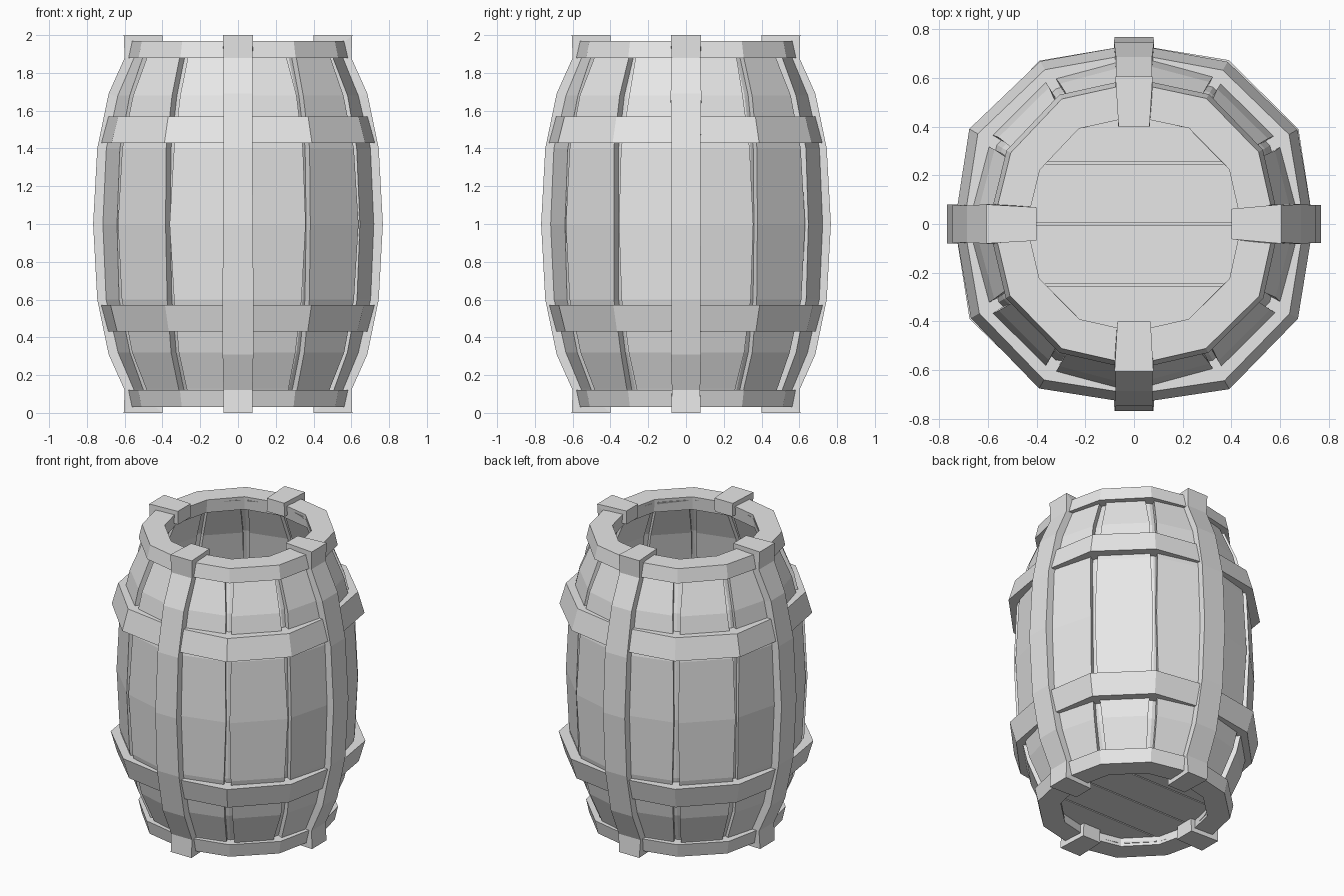
import bpy, bmesh, math, random
from mathutils import Vector

random.seed(4)
if "Cube" in bpy.data.objects:
    bpy.data.objects.remove(bpy.data.objects["Cube"], do_unlink=True)

grey = bpy.data.materials.new("plain_grey")
grey.use_nodes = True
colour = (0.8, 0.8, 0.8, 1)
grey.diffuse_color = colour
grey.node_tree.nodes["Principled BSDF"].inputs["Base Color"].default_value = colour

SIDES = 12
STEP = math.tau / SIDES


def polar(r, angle, z):
    return Vector((r * math.cos(angle), r * math.sin(angle), z))


def loft(name, sections, closed=False):
    """Skin matching cross-sections into one flat-shaded solid."""
    bm = bmesh.new()
    rows = [[bm.verts.new(p) for p in s] for s in sections]
    n = len(rows[0])
    pairs = list(zip(rows, rows[1:]))
    if closed:
        pairs.append((rows[-1], rows[0]))
    else:
        bm.faces.new(rows[0])
        bm.faces.new(rows[-1])
    for a, b in pairs:
        for i in range(n):
            j = (i + 1) % n
            bm.faces.new((a[i], a[j], b[j], b[i]))
    bmesh.ops.recalc_face_normals(bm, faces=bm.faces[:])
    mesh = bpy.data.meshes.new(name)
    bm.to_mesh(mesh)
    bm.free()
    mesh.materials.append(grey)
    obj = bpy.data.objects.new(name, mesh)
    bpy.context.collection.objects.link(obj)
    return obj


def mirrored(path):
    """Continue a top-to-middle path down to the bottom."""
    return path + [(r, 2 - z) for r, z in reversed(path[:-1])]


def hoop(name, profile, cardinal):
    """Twelve-sided hoop, pulled in slightly beneath the straps."""
    sections = []
    for k in range(SIDES):
        scale = cardinal if k % 3 == 0 else random.uniform(0.99, 1.01)
        sections.append([polar(r * scale, k * STEP, z) for r, z in profile])
    loft(name, sections, closed=True)


# Bulging wall made from separate staves
wall = mirrored([(0.545, 1.95), (0.575, 1.87), (0.655, 1.68), (0.718, 1.4), (0.738, 1.0)])
for k in range(SIDES):
    lift = random.uniform(-0.006, 0.006)
    sections = []
    for r, z in wall:
        slack = 0.018 + 0.03 * abs(z - 1)
        a = k * STEP + slack * random.uniform(0.7, 1.2)
        b = (k + 1) * STEP - slack * random.uniform(0.7, 1.2)
        sections.append([polar(r + lift, a, z), polar(r + lift, b, z),
                         polar(r - 0.1, b, z), polar(r - 0.1, a, z)])
    loft(f"stave_{k + 1}", sections)

# Thin backing that closes the grooves between staves
backing = [(r - 0.035, z) for r, z in wall] + [(r - 0.065, z) for r, z in reversed(wall)]
hoop("groove_backing", backing, 1.0)

# Rims and broad hoops, the same at top and bottom
rim = [(0.61, 1.88), (0.59, 1.97), (0.45, 1.97), (0.46, 1.88)]
band = [(0.775, 1.43), (0.735, 1.57), (0.64, 1.57), (0.66, 1.43)]
for label, flip in (("upper", False), ("lower", True)):
    for part, profile, cardinal in (("rim", rim, 0.98), ("hoop", band, 0.95)):
        shape = [(r, 2 - z if flip else z) for r, z in profile]
        hoop(f"{label}_{part}", shape, cardinal)

# Four upright straps hooked over both rims
outer = mirrored([(0.4, 1.91), (0.4, 2.0), (0.605, 2.0), (0.6, 1.88),
                  (0.685, 1.69), (0.745, 1.4), (0.767, 1.0)])
inner = mirrored([(0.46, 1.91), (0.46, 1.95), (0.55, 1.95), (0.55, 1.87),
                  (0.63, 1.67), (0.69, 1.4), (0.71, 1.0)])
for label, angle in (("left", 0), ("back", 90), ("right", 180), ("front", 270)):
    out = polar(1, math.radians(angle), 0)
    side = Vector((-out.y, out.x, 0))
    up = Vector((0, 0, 1))
    sections = []
    for (ro, zo), (ri, zi) in zip(outer, inner):
        w = 0.078 if ro > 0.5 else 0.065
        w += random.uniform(-0.004, 0.004)
        sections.append([out * ro + up * zo + side * w, out * ro + up * zo - side * w,
                         out * ri + up * zi - side * w, out * ri + up * zi + side * w])
    loft(f"{label}_strap", sections)

# Recessed floor of four planks over a thin core
R = 0.5
for k in range(4):
    y0, y1 = (k - 2) * R / 2 + 0.004, (k - 1) * R / 2 - 0.004
    ym = (y0 + y1) / 2
    x0, xm, x1 = (math.sqrt(R * R - y * y) for y in (y0, ym, y1))
    outline = [(-x0, y0), (x0, y0), (xm, ym), (x1, y1), (-x1, y1), (-xm, ym)]
    loft(f"floor_plank_{k + 1}", [[Vector((x, y, z)) for x, y in outline] for z in (0.09, 0.15)])
loft("floor_core", [[polar(R - 0.01, k * STEP, z) for k in range(SIDES)] for z in (0.105, 0.135)])
